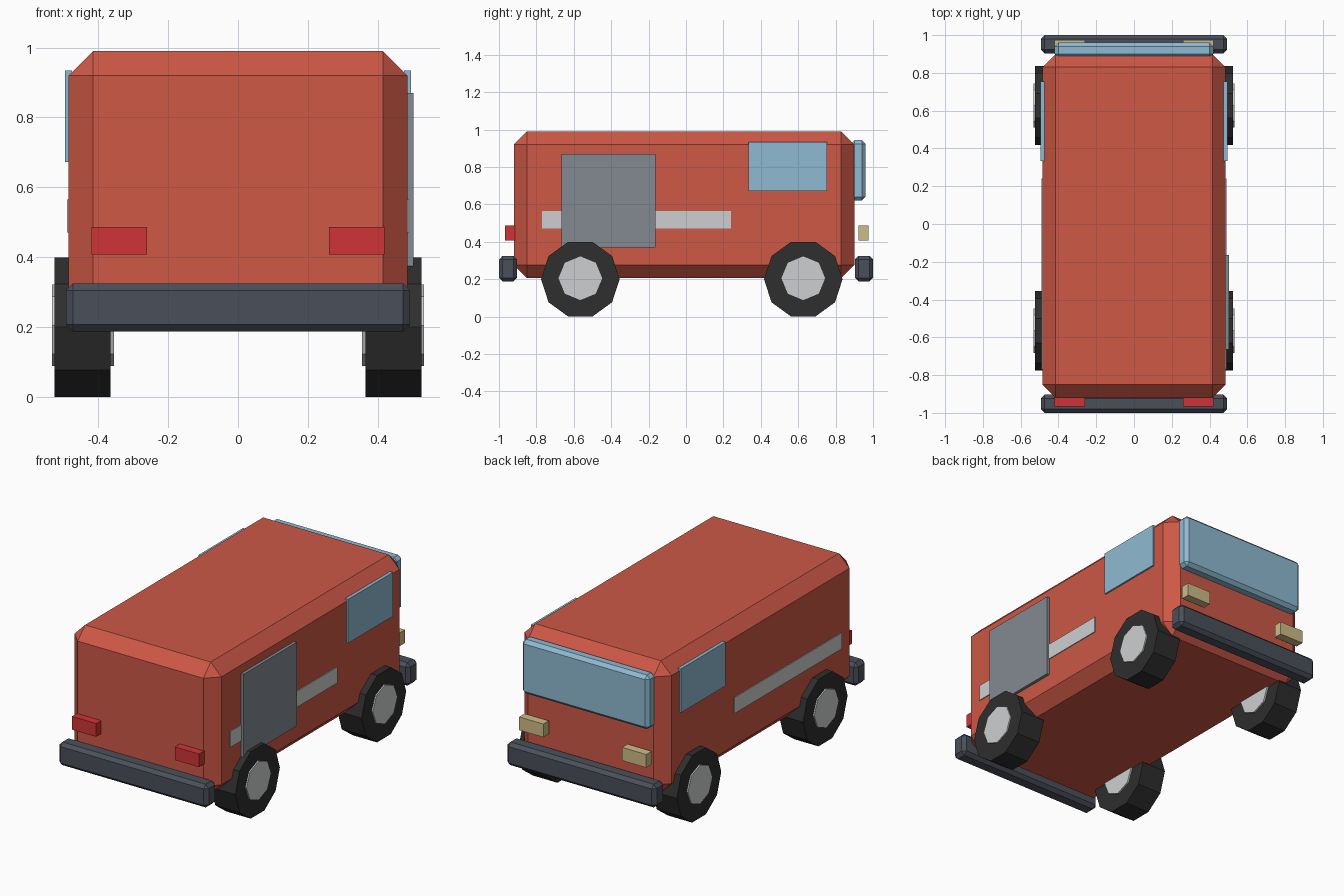
import bpy, bmesh, math
from mathutils import Matrix, Vector

if "Cube" in bpy.data.objects:
    bpy.data.objects.remove(bpy.data.objects["Cube"])


def material(name, rgb):
    # sRGB bytes to a flat linear colour
    m = bpy.data.materials.new(name)
    lin = [(c / 255 / 12.92) if c < 11 else ((c / 255 + 0.055) / 1.055) ** 2.4 for c in rgb]
    m.diffuse_color = (*lin, 1)
    m.use_nodes = True
    m.node_tree.nodes["Principled BSDF"].inputs["Base Color"].default_value = m.diffuse_color
    return m


RED = material("body red", (205, 88, 70))
GLASS = material("window blue", (143, 186, 210))
BUMPER = material("bumper slate", (74, 79, 90))
TYRE = material("tyre black", (46, 46, 46))
TRIM = material("light grey", (205, 207, 208))
DOOR = material("door grey", (131, 138, 145))
TAIL = material("tail light red", (208, 52, 54))
LAMP = material("headlight cream", (206, 188, 136))


def finish(name, bm, mat):
    me = bpy.data.meshes.new(name)
    bmesh.ops.recalc_face_normals(bm, faces=bm.faces[:])
    bm.to_mesh(me)
    bm.free()
    me.materials.append(mat)
    ob = bpy.data.objects.new(name, me)
    bpy.context.collection.objects.link(ob)
    return ob


def box(name, xs, ys, zs, mat, bevel=0):
    # Box from ranges, with optional flat chamfer
    bm = bmesh.new()
    bmesh.ops.create_cube(bm, size=1)
    for v in bm.verts:
        v.co = Vector([(r[0] + r[1]) / 2 + c * (r[1] - r[0]) for r, c in zip((xs, ys, zs), v.co)])
    if bevel:
        bmesh.ops.bevel(bm, geom=bm.edges[:], offset=bevel, segments=1, affect='EDGES')
    return finish(name, bm, mat)


def disc(name, sides, radius, xs, y, z, mat):
    # Cylinder along x with a vertex pointing along y
    bm = bmesh.new()
    bmesh.ops.create_cone(bm, cap_ends=True, segments=sides, radius1=radius, radius2=radius,
                          depth=xs[1] - xs[0])
    first = bm.verts[:][0].co
    turn = Matrix.Rotation(-math.atan2(first.y, first.x), 4, 'Z')
    axis = Matrix(((0, 0, 1, 0), (1, 0, 0, 0), (0, 1, 0, 0), (0, 0, 0, 1)))
    place = Matrix.Translation(((xs[0] + xs[1]) / 2, y, z))
    bmesh.ops.transform(bm, matrix=place @ axis @ turn, verts=bm.verts[:])
    return finish(name, bm, mat)


# Body shell
box("body", (-0.485, 0.485), (-0.92, 0.90), (0.205, 0.99), RED, 0.07)

# Bumpers and windscreen
box("tail_bumper", (-0.493, 0.493), (-1.0, -0.903), (0.187, 0.325), BUMPER, 0.02)
box("nose_bumper", (-0.493, 0.493), (0.903, 1.0), (0.187, 0.325), BUMPER, 0.02)
box("windscreen", (-0.42, 0.42), (0.88, 0.96), (0.62, 0.943), GLASS, 0.02)

# Sliding door on one side only
box("side_door", (0.475, 0.503), (-0.665, -0.163), (0.37, 0.87), DOOR)

# Mirrored parts
for s, side in ((1, "right"), (-1, "left")):
    def span(a, b):
        return tuple(sorted((s * a, s * b)))
    box("side_window_" + side, span(0.475, 0.495), (0.333, 0.755), (0.672, 0.934), GLASS)
    box("side_stripe_" + side, span(0.48, 0.49), (-0.77, 0.24), (0.47, 0.565), TRIM)
    box("tail_light_" + side, span(0.26, 0.42), (-0.967, -0.915), (0.408, 0.487), TAIL)
    box("headlight_" + side, span(0.26, 0.42), (0.923, 0.975), (0.408, 0.487), LAMP)
    for y, end in ((-0.565, "tail"), (0.627, "nose")):
        disc(f"tyre_{end}_{side}", 10, 0.21, span(0.365, 0.525), y, 0.2, TYRE)
        disc(f"hub_{end}_{side}", 8, 0.117, span(0.355, 0.533), y, 0.205, TRIM)
